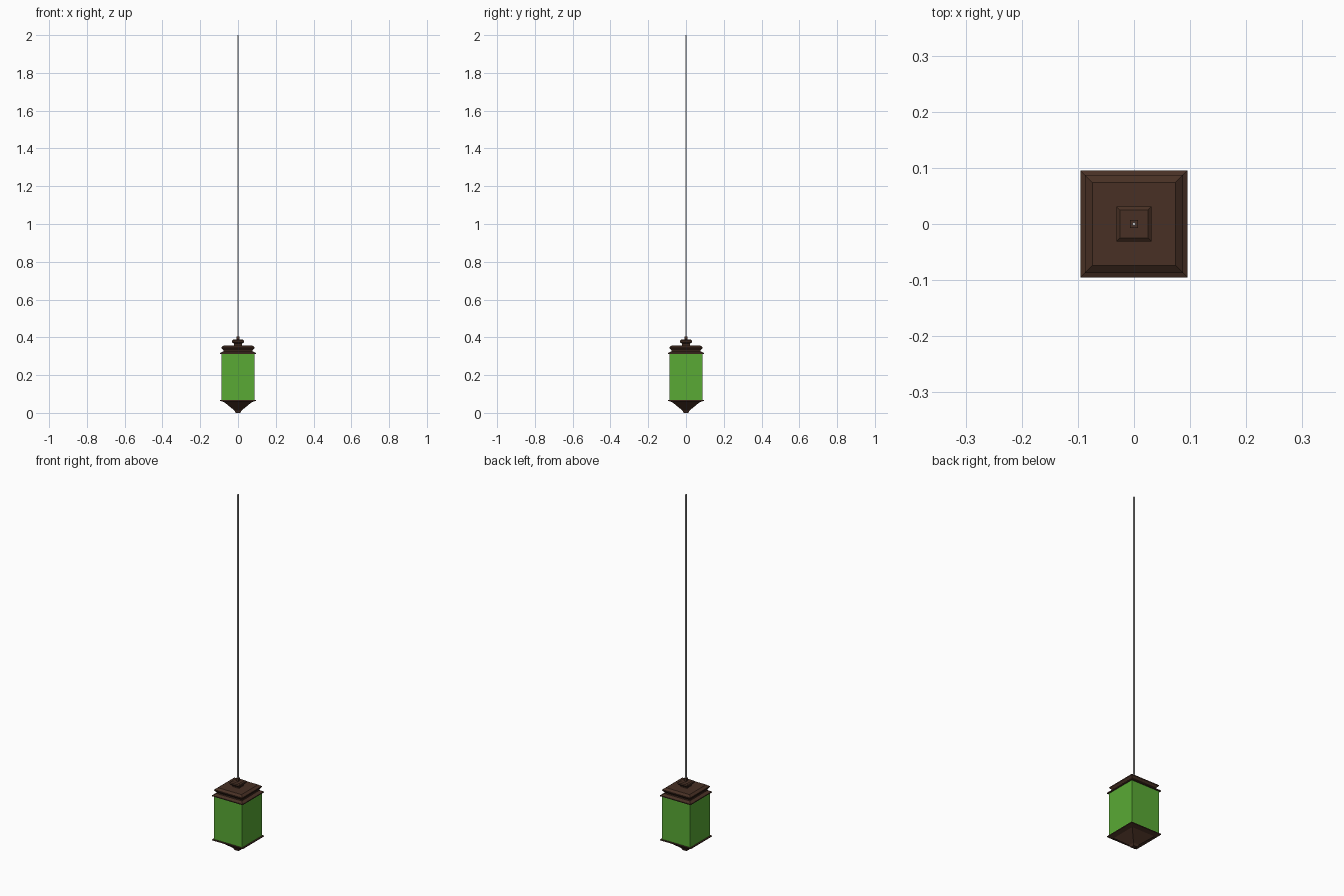
import bpy, bmesh

if "Cube" in bpy.data.objects:
    bpy.data.objects.remove(bpy.data.objects["Cube"])

def material(name, color):
    m = bpy.data.materials.new(name)
    m.diffuse_color = color
    m.use_nodes = True
    m.node_tree.nodes["Principled BSDF"].inputs["Base Color"].default_value = m.diffuse_color
    return m

wood = material("dark_wood", (0.065, 0.03, 0.018, 1))
green = material("green_glass", (0.10, 0.40, 0.035, 1))

def square_loft(name, profile, mat=None):
    """Stack square rings of (half width, z) into a closed flat-faced solid."""
    bm = bmesh.new()
    rings = [[bm.verts.new((sx * h, sy * h, z))
              for sx, sy in ((-1, -1), (1, -1), (1, 1), (-1, 1))] for h, z in profile]
    for a, b in zip(rings, rings[1:]):
        for i in range(4):
            j = (i + 1) % 4
            bm.faces.new((a[i], a[j], b[j], b[i]))
    bm.faces.new(rings[0][::-1])
    bm.faces.new(rings[-1])
    me = bpy.data.meshes.new(name)
    bm.to_mesh(me)
    bm.free()
    ob = bpy.data.objects.new(name, me)
    bpy.context.collection.objects.link(ob)
    if mat:
        me.materials.append(mat)
    return ob

# Tapered base with a thin lip under the glass
square_loft("base", [(0.012, 0.0), (0.018, 0.012), (0.072, 0.056),
                     (0.095, 0.064), (0.095, 0.069)], wood)
# Glass body
square_loft("glass_body", [(0.0875, 0.069), (0.0875, 0.312)], green)
# Stepped roof cap: lip, recessed neck, flared crown
square_loft("roof_cap", [(0.095, 0.312), (0.095, 0.317), (0.078, 0.325), (0.078, 0.332),
                         (0.087, 0.343), (0.087, 0.348), (0.074, 0.358)], wood)
# Finial on the roof
square_loft("finial", [(0.020, 0.357), (0.020, 0.364), (0.031, 0.374), (0.031, 0.383),
                       (0.025, 0.388), (0.007, 0.388), (0.007, 0.405)], wood)
# Hanging rod
square_loft("hanging_rod", [(0.003, 0.40), (0.003, 2.0)])
